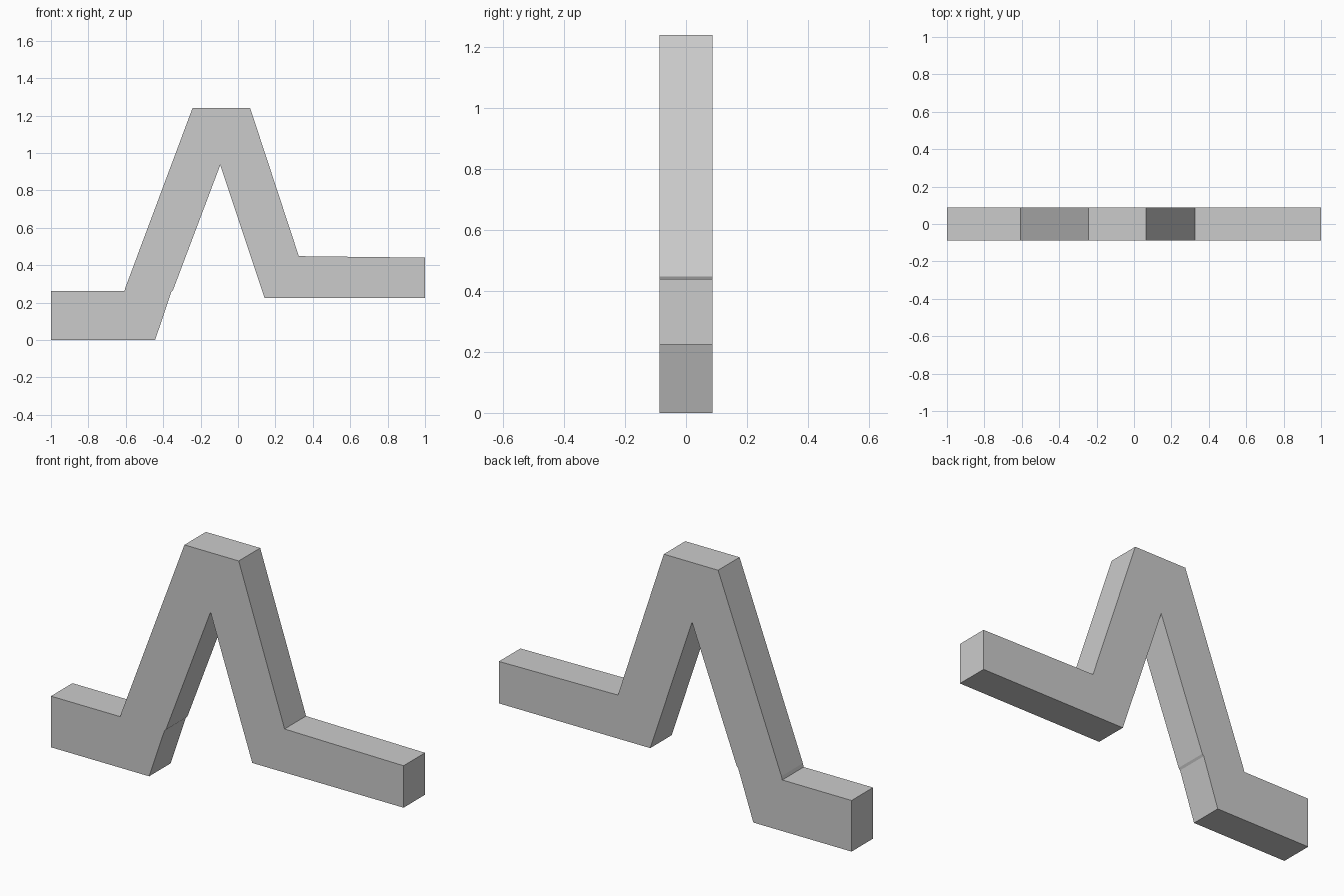
import bpy, bmesh

if "Cube" in bpy.data.objects:
    bpy.data.objects.remove(bpy.data.objects["Cube"])

HALF_DEPTH = 0.087

# Front outline of the bent bar (x, z), counter-clockwise from the lower left
outline = [
    (-1.0, 0.0), (-0.443, 0.0), (-0.357, 0.255), (-0.348, 0.265),  # left foot, inner step
    (-0.095, 0.935),                                               # inner peak
    (0.142, 0.225), (1.0, 0.225), (1.0, 0.44),                     # right foot
    (0.325, 0.448), (0.318, 0.47),                                 # right outer corner
    (0.065, 1.24), (-0.243, 1.24),                                 # flat top
    (-0.602, 0.28), (-0.607, 0.262), (-1.0, 0.262),                # left outer corner
]

# Extrude the outline front to back
bm = bmesh.new()
front = bm.faces.new([bm.verts.new((x, -HALF_DEPTH, z)) for x, z in outline])
result = bmesh.ops.extrude_face_region(bm, geom=[front], use_keep_orig=True)
back = [g for g in result["geom"] if isinstance(g, bmesh.types.BMVert)]
bmesh.ops.translate(bm, verts=back, vec=(0, 2 * HALF_DEPTH, 0))
bmesh.ops.recalc_face_normals(bm, faces=bm.faces)

mesh = bpy.data.meshes.new("bent_bar")
bm.to_mesh(mesh)
bm.free()
bpy.context.collection.objects.link(bpy.data.objects.new("bent_bar", mesh))
